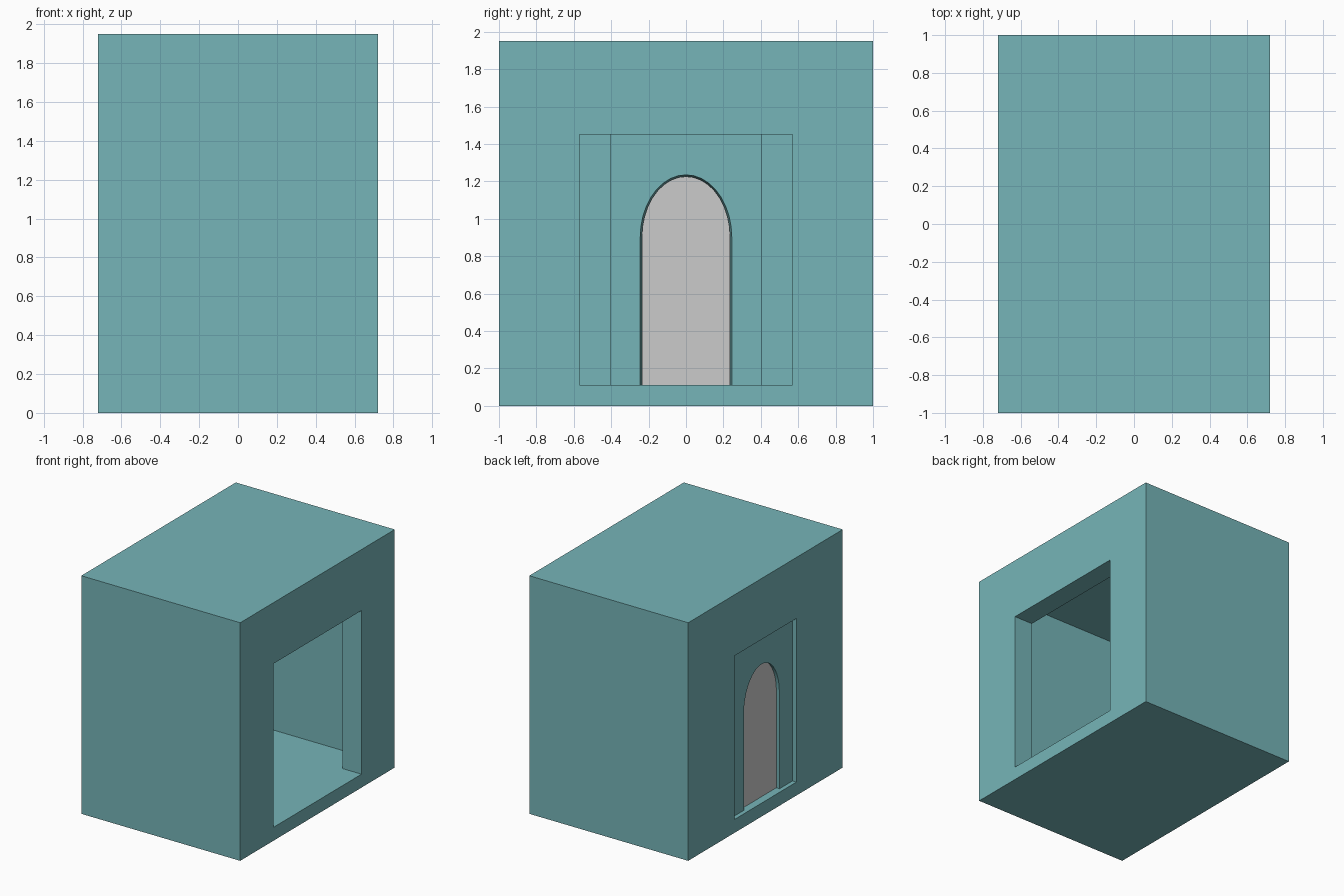
import bpy
import bmesh
from math import cos, sin, pi, radians

if "Cube" in bpy.data.objects:
    bpy.data.objects.remove(bpy.data.objects["Cube"])

FLOOR = 0.11
WALL = 0.17
OPEN_TOP = 1.45


def material(name, rgb):
    mat = bpy.data.materials.new(name)
    mat.diffuse_color = (*rgb, 1)
    mat.use_nodes = True
    mat.node_tree.nodes["Principled BSDF"].inputs["Base Color"].default_value = mat.diffuse_color
    return mat


def add_object(name, bm, mat=None):
    bmesh.ops.recalc_face_normals(bm, faces=bm.faces)
    mesh = bpy.data.meshes.new(name)
    bm.to_mesh(mesh)
    bm.free()
    obj = bpy.data.objects.new(name, mesh)
    bpy.context.collection.objects.link(obj)
    if mat:
        mesh.materials.append(mat)
    return obj


def box(name, lo, hi, mat=None):
    bm = bmesh.new()
    bmesh.ops.create_cube(bm, size=1)
    for v in bm.verts:
        v.co = [(a + b) / 2 + c * (b - a) for a, b, c in zip(lo, hi, v.co)]
    return add_object(name, bm, mat)


def loft_x(name, profile_a, x_a, profile_b, x_b, mat=None):
    """Solid between two matching (y, z) outlines."""
    bm = bmesh.new()
    a = [bm.verts.new((x_a, y, z)) for y, z in profile_a]
    b = [bm.verts.new((x_b, y, z)) for y, z in profile_b]
    bm.faces.new(a)
    bm.faces.new(b[::-1])
    for i in range(len(a)):
        j = (i + 1) % len(a)
        bm.faces.new((a[i], b[i], b[j], a[j]))
    return add_object(name, bm, mat)


def arch(half_width, top, spring=0.9, steps=18):
    """Arched doorway outline from right foot over to left foot."""
    curve = [(half_width * cos(pi * i / steps),
              spring + (top - spring) * sin(pi * i / steps))
             for i in range(steps + 1)]
    return [(half_width, FLOOR)] + curve + [(-half_width, FLOOR)]


def smooth(obj):
    bpy.ops.object.select_all(action='DESELECT')
    obj.select_set(True)
    bpy.context.view_layer.objects.active = obj
    bpy.ops.object.shade_smooth_by_angle(angle=radians(35))


teal = material("teal", (0.18, 0.46, 0.48))

# Hollow room with a wide opening on one side and a narrow one opposite
room = box("room_shell", (-0.72, -1, 0), (0.72, 1, 1.95), teal)
cutters = [
    box("cavity_cutter", (-0.72 + WALL, -1 + WALL, FLOOR), (0.72 - WALL, 1 - WALL, 1.95 - WALL)),
    box("wide_opening_cutter", (0.3, -0.57, FLOOR), (0.9, 0.57, OPEN_TOP)),
    box("narrow_opening_cutter", (-0.9, -0.4, FLOOR), (-0.3, 0.4, OPEN_TOP)),
]
for cutter in cutters:
    cutter.hide_render = True
    cutter.hide_set(True)
    mod = room.modifiers.new(cutter.name, 'BOOLEAN')
    mod.operation = 'DIFFERENCE'
    mod.solver = 'EXACT'
    mod.object = cutter

# Arched frame filling the narrow opening, its reveal widening inwards
outer = [(-0.4, FLOOR), (-0.4, OPEN_TOP), (0.4, OPEN_TOP), (0.4, FLOOR)]
frame = loft_x("arched_frame", outer + arch(0.23, 1.22), -0.685,
               outer + arch(0.245, 1.235), -0.585, teal)
smooth(frame)

# Plain door panel set inside the arch
door = loft_x("door_panel", arch(0.236, 1.226), -0.655, arch(0.236, 1.226), -0.625)
smooth(door)
